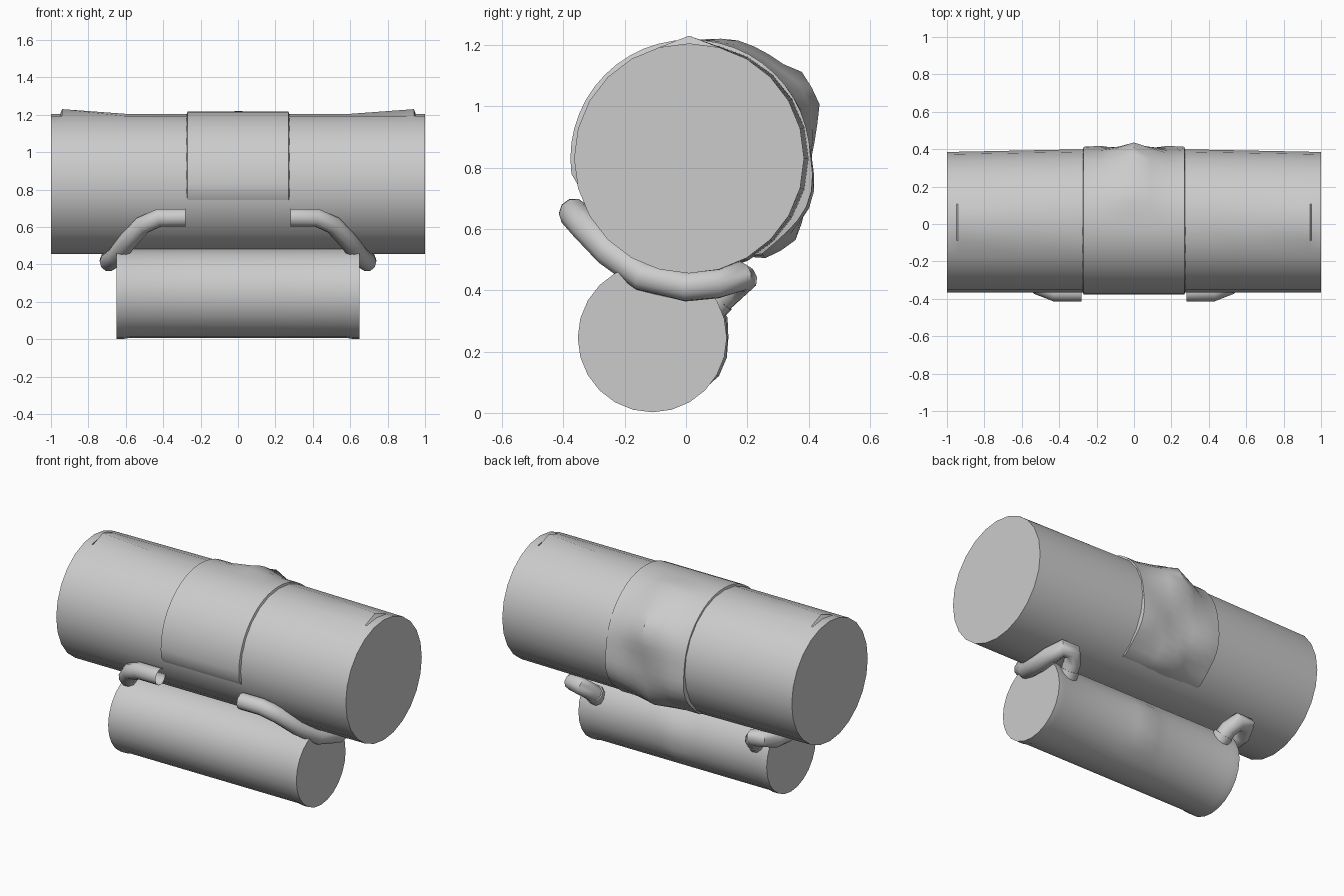
import bpy, bmesh, math

if "Cube" in bpy.data.objects:
    bpy.data.objects.remove(bpy.data.objects["Cube"])

grey = bpy.data.materials.new("light_grey")
grey.diffuse_color = (0.6, 0.6, 0.6, 1)
grey.use_nodes = True
grey.node_tree.nodes["Principled BSDF"].inputs["Base Color"].default_value = grey.diffuse_color


def finish(obj, angle=35):
    """Apply the material and smooth shading with sharp rims."""
    obj.data.materials.clear()
    obj.data.materials.append(grey)
    bpy.ops.object.select_all(action='DESELECT')
    obj.select_set(True)
    bpy.context.view_layer.objects.active = obj
    bpy.ops.object.shade_smooth_by_angle(angle=math.radians(angle))


def bump(x, a, lobes):
    """Sum of soft dents; a lobe is x, angle, height, x width, angle width."""
    total = 0
    for lx, la, h, wx, wa in lobes:
        da = (a - la + 180) % 360 - 180
        total += h * max(0, 1 - math.hypot((x - lx) / wx, da / wa))
    return total


def barrel(name, xs, centre, radius, angles, closed=True):
    """Skin rings along x. Angle 0 faces the back and 90 faces up."""
    bm = bmesh.new()
    rings = []
    for x in xs:
        ring = []
        for a in angles:
            r, t = radius(x, a), math.radians(a)
            ring.append(bm.verts.new((x, centre[0] + r * math.cos(t), centre[1] + r * math.sin(t))))
        rings.append(ring)
    n = len(angles)
    for p, q in zip(rings, rings[1:]):
        for i in range(n if closed else n - 1):
            j = (i + 1) % n
            bm.faces.new((p[i], p[j], q[j], q[i]))
    if closed:
        bm.faces.new(rings[0][::-1])
        bm.faces.new(rings[-1])
        bmesh.ops.recalc_face_normals(bm, faces=bm.faces[:])
    else:
        # Make the open shell face outwards
        bm.normal_update()
        top = max(bm.faces, key=lambda f: f.calc_center_median().z)
        if top.normal.z < 0:
            bmesh.ops.reverse_faces(bm, faces=bm.faces[:])
    mesh = bpy.data.meshes.new(name)
    bm.to_mesh(mesh)
    bm.free()
    obj = bpy.data.objects.new(name, mesh)
    bpy.context.collection.objects.link(obj)
    finish(obj)


MAIN = (0.01, 0.83)
full = [i * 15 for i in range(24)]


# Large tank: a slight swell along the back and raised flaps near the top ends
def main_radius(x, a):
    r = 0.375
    ax = abs(x)
    if math.cos(math.radians(a)) > 0.2 and ax < 1:
        r += 0.02 * (1 - ax) * math.cos(math.radians(a))
    if a == 90 and 0.6 < ax < 0.945:
        r += 0.025 * (ax - 0.6) / 0.34
    return r


barrel("large_tank", [-1, -0.95, -0.94, -0.6, -0.3, 0, 0.3, 0.6, 0.94, 0.95, 1],
       MAIN, main_radius, full)

# Central band wrapped over the large tank, dented outwards at the back
main_lobes = [(0, 38, 0.055, 0.16, 26), (0, 22, 0.045, 0.2, 24),
              (0, -38, 0.045, 0.16, 24), (0.2, -20, 0.035, 0.16, 24),
              (-0.2, -20, 0.035, 0.16, 24), (0, 65, 0.03, 0.16, 20)]


def band_radius(x, a):
    if abs(x) > 0.272 or a in (-60, 195):
        return 0.37
    return 0.387 + 0.008 * max(0, math.cos(math.radians(a))) + bump(x, a, main_lobes)


barrel("centre_band", [-0.275] + [-0.27 + 0.09 * i for i in range(7)] + [0.275],
       MAIN, band_radius, [-60 + 7.5 * i for i in range(35)], closed=False)

# Small tank with faintly flared ends and a dent at the back
small_lobes = [(0.02, 12, 0.02, 0.13, 26), (0, -22, 0.02, 0.13, 22)]


def small_radius(x, a):
    return (0.243 if abs(x) > 0.6 else 0.238) + bump(x, a, small_lobes)


barrel("small_tank", [-0.65, -0.61, -0.58, -0.15, -0.08, 0, 0.08, 0.15, 0.58, 0.61, 0.65],
       (-0.11, 0.245), small_radius, full)


# Pipes that sweep under the large tank and hook back into the small one
PATH = [(0.28, -0.365, 0.65), (0.42, -0.365, 0.65), (0.51, -0.33, 0.61),
        (0.59, -0.25, 0.525), (0.65, -0.14, 0.445), (0.69, 0, 0.412),
        (0.69, 0.1, 0.422), (0.66, 0.175, 0.445), (0.60, 0.185, 0.44),
        (0.565, 0.14, 0.40), (0.55, 0.08, 0.345)]


def tube(name, points, radius, sides=10, cap=False):
    curve = bpy.data.curves.new(name, 'CURVE')
    curve.dimensions = '3D'
    curve.bevel_depth = radius
    curve.bevel_resolution = (sides - 4) // 2
    curve.use_fill_caps = cap
    spline = curve.splines.new('POLY')
    spline.points.add(len(points) - 1)
    for p, co in zip(spline.points, points):
        p.co = (*co, 1)
    temp = bpy.data.objects.new(name + "_path", curve)
    bpy.context.collection.objects.link(temp)
    bpy.context.view_layer.update()
    mesh = bpy.data.meshes.new_from_object(temp.evaluated_get(bpy.context.evaluated_depsgraph_get()))
    bpy.data.objects.remove(temp)
    obj = bpy.data.objects.new(name, mesh)
    bpy.context.collection.objects.link(obj)
    finish(obj, 50)


for side, s in (("right", 1), ("left", -1)):
    tube(side + "_pipe", [(s * x, y, z) for x, y, z in PATH], 0.05)
    # Collar where the pipe meets the small tank
    tube(side + "_collar", [(s * 0.555, 0.11, 0.375), (s * 0.55, 0.08, 0.345)], 0.056, cap=True)
